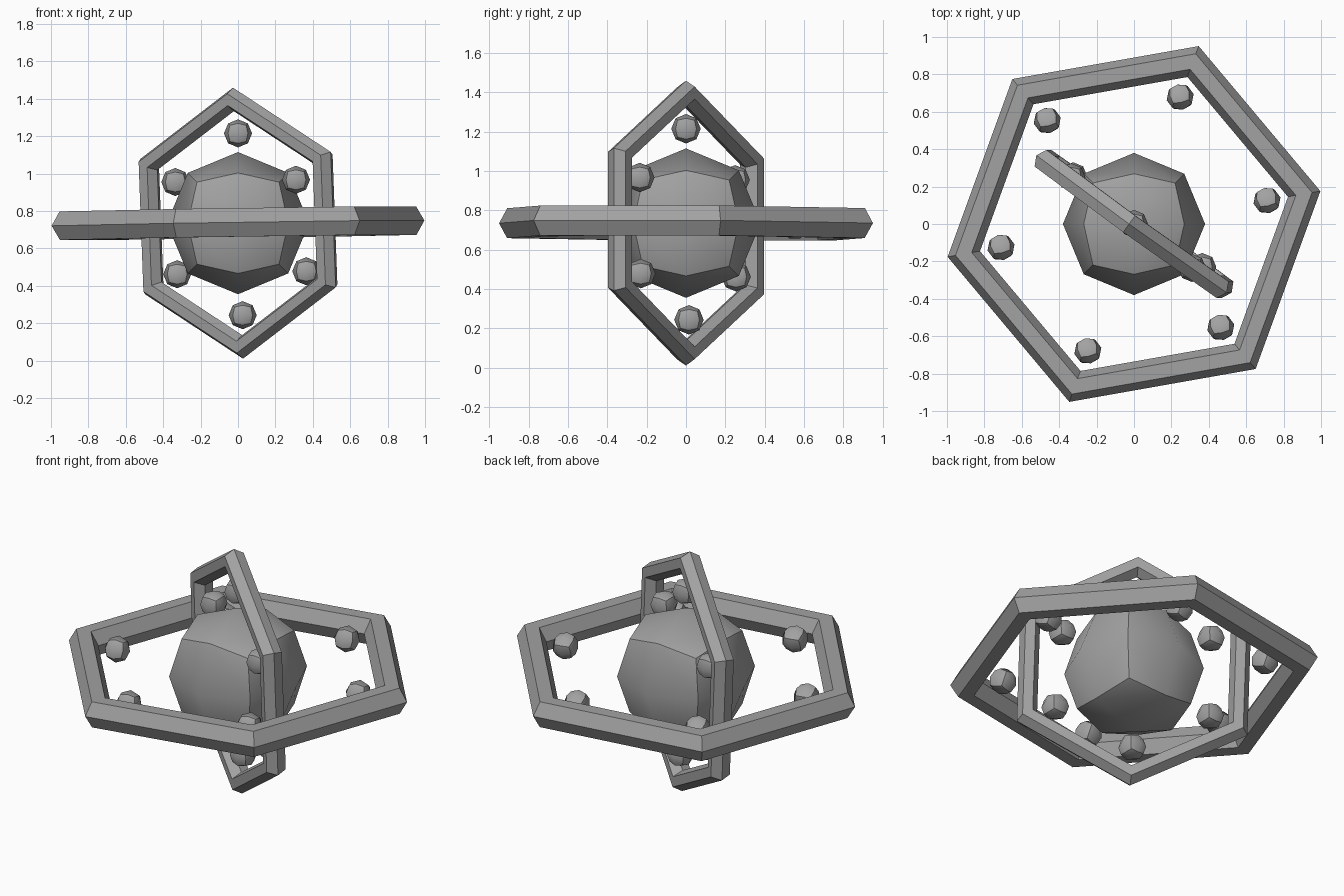
import bpy, bmesh, math
from mathutils import Matrix, Vector, Euler

cube = bpy.data.objects.get("Cube")
if cube:
    bpy.data.objects.remove(cube, do_unlink=True)

CENTRE = Vector((0, 0, 0.735))

grey = bpy.data.materials.new("mid_grey")
grey.use_nodes = True
colour = (0.36, 0.36, 0.36, 1)
grey.diffuse_color = colour
for node in grey.node_tree.nodes:
    if node.type == "BSDF_PRINCIPLED":
        node.inputs["Base Color"].default_value = colour


def ball(name, radius, location, rotation=(0, 0, 0)):
    """Cube subdivided once and rounded, with its twelve cube edges kept sharp."""
    bm = bmesh.new()
    bmesh.ops.create_cube(bm, size=2)
    bmesh.ops.subdivide_edges(bm, edges=bm.edges[:], cuts=1, use_grid_fill=True)
    for v in bm.verts:
        v.co = v.co.normalized() * radius
    bm.normal_update()
    for f in bm.faces:
        f.smooth = True
    for e in bm.edges:
        e.smooth = e.calc_face_angle() < 0.74
    mesh = bpy.data.meshes.new(name)
    bm.to_mesh(mesh)
    bm.free()
    mesh.materials.append(grey)
    obj = bpy.data.objects.new(name, mesh)
    obj.location = location
    obj.rotation_euler = rotation
    bpy.context.collection.objects.link(obj)
    return obj


def frame(x_axis, z_axis):
    """Matrix at the centre whose local x and z follow the given directions."""
    z = Vector(z_axis).normalized()
    y = z.cross(Vector(x_axis)).normalized()
    x = y.cross(z)
    turn = Matrix((x, y, z)).transposed().to_4x4()
    return Matrix.Translation(CENTRE) @ turn


def ring(name, major, minor, matrix):
    """Six-sided ring with a six-sided section."""
    bpy.ops.mesh.primitive_torus_add(major_segments=6, minor_segments=6,
                                     major_radius=major, minor_radius=minor)
    obj = bpy.context.object
    obj.name = name
    obj.matrix_world = matrix
    obj.data.materials.append(grey)
    for p in obj.data.polygons:
        p.use_smooth = False
    return obj


# Core
ball("core", 0.38, CENTRE)

# Wide ring lying nearly flat
start = math.radians(10)
flat = frame((math.cos(start), math.sin(start), 0), (-0.015, 0.005, 1))
ring("outer_ring", 0.924, 0.088, flat)

# Upright ring set diagonally
up = Vector((-0.037, 0, 1))
across = Vector((0.81, -0.585, 0.03))
ring("inner_ring", 0.662, 0.063, frame(up, up.cross(across)))

# Satellites inside the wide ring
tilt = Euler((math.radians(-22), 0, math.radians(13)))
for i in range(6):
    a = i * math.pi / 3
    spot = flat @ Vector((0.722 * math.cos(a), 0.722 * math.sin(a), 0))
    ball(f"outer_satellite_{i + 1}", 0.074, spot, tilt)

# Satellites inside the upright ring
spots = [(0, 0, 1.215), (0.31, -0.235, 0.967), (0.365, -0.23, 0.478),
         (0.025, 0.015, 0.243), (-0.325, 0.255, 0.462), (-0.335, 0.25, 0.955)]
for i, spot in enumerate(spots):
    ball(f"inner_satellite_{i + 1}", 0.075, spot)
